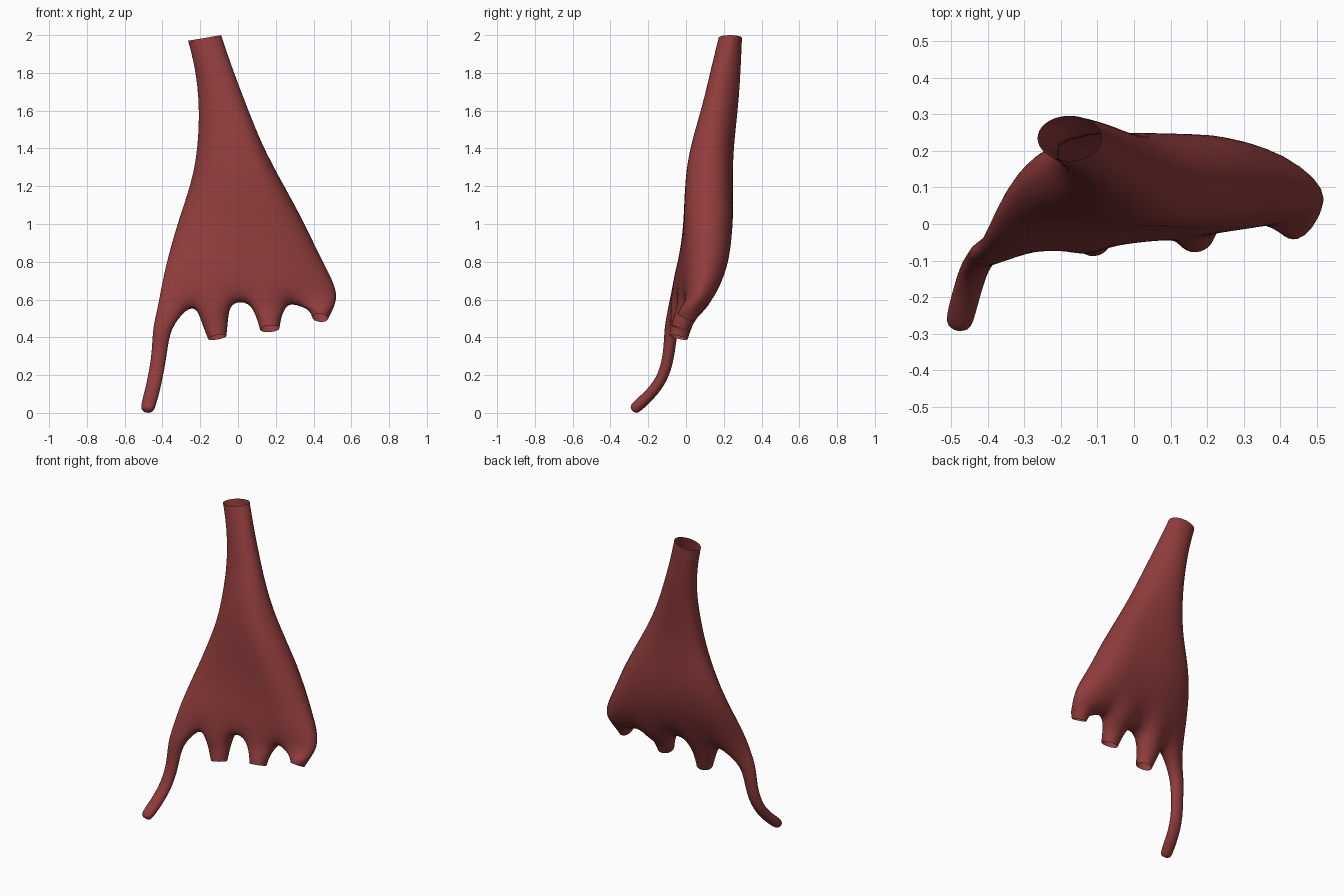
import bpy, bmesh, math
from mathutils import Vector

if "Cube" in bpy.data.objects:
    bpy.data.objects.remove(bpy.data.objects["Cube"])

N = 12  # columns across the muscle sheet, shared by front and back

# Belly sections: z left, z right, x left, x right, y left, y right, y front, y back
SECTIONS = [
    (1.97, 2.00, -0.265, -0.088, 0.235, 0.235, 0.172, 0.297),
    (1.82, 1.84, -0.225, -0.035, 0.225, 0.195, 0.135, 0.29),
    (1.62, 1.63, -0.205, 0.045, 0.205, 0.155, 0.09, 0.275),
    (1.42, 1.42, -0.215, 0.13, 0.18, 0.13, 0.028, 0.25),
    (1.24, 1.24, -0.245, 0.23, 0.155, 0.125, -0.003, 0.245),
    (1.02, 1.02, -0.328, 0.36, 0.12, 0.12, -0.012, 0.255),
    (0.83, 0.83, -0.388, 0.455, 0.04, 0.105, -0.03, 0.22),
    (0.70, 0.70, -0.425, 0.535, -0.03, 0.085, -0.05, 0.17),
    (0.57, 0.60, -0.452, 0.56, -0.08, 0.07, -0.068, 0.11),
]
# Columns along the lower border: x and z, dipping at each tendon
LOW_X = [-0.452, -0.37, -0.27, -0.22, -0.12, -0.04, 0.06, 0.155, 0.26, 0.30, 0.46, 0.56]
LOW_Z = [0.56, 0.54, 0.55, 0.55, 0.53, 0.585, 0.585, 0.54, 0.57, 0.57, 0.60, 0.62]
WEBS = (2, 5, 8)

# Tendons: first column, last column, ring angles, path rings (x, y, z, rx, ry)
SIX = (210, 270, 330, 30, 90, 150)
TENDONS = [
    (0, 2, (180, 252, 324, 36, 108),
     [(-0.405, -0.08, 0.45, 0.055, 0.042), (-0.415, -0.088, 0.32, 0.047, 0.036),
      (-0.435, -0.115, 0.20, 0.046, 0.036), (-0.455, -0.175, 0.11, 0.046, 0.036),
      (-0.476, -0.258, 0.035, 0.046, 0.038), (-0.482, -0.285, 0.010, 0.036, 0.03)]),
    (3, 5, SIX, [(-0.125, -0.018, 0.49, 0.078, 0.066), (-0.11, -0.04, 0.40, 0.054, 0.054)]),
    (6, 8, SIX, [(0.163, -0.006, 0.51, 0.072, 0.066), (0.168, -0.03, 0.445, 0.056, 0.055)]),
    (9, 11, (216, 288, 0, 72, 144),
     [(0.440, 0.025, 0.550, 0.075, 0.075), (0.435, 0.002, 0.503, 0.050, 0.058)]),
]


def section(bm, index):
    """One belly row: front columns, plus back columns sharing both end points."""
    zl, zr, xl, xr, yl, yr, yf, yb = SECTIONS[index]
    last = index == len(SECTIONS) - 1
    flat = min(1, max(0, (index - 2) / 5))
    front, back = [], []
    for i in range(N):
        a = math.pi * i / (N - 1)
        s_round = (1 - math.cos(a)) / 2
        s_low = (LOW_X[i] - LOW_X[0]) / (LOW_X[-1] - LOW_X[0])
        s = s_round * (1 - flat) + s_low * flat
        power = 2 + (4 * flat if s > 0.5 else 0.5 * flat)   # blunter right border
        bulge = math.sqrt(max(0, 1 - abs(2 * s - 1) ** power))
        chord = yl + (yr - yl) * s
        mid = (yl + yr) / 2
        x = xl + (xr - xl) * s
        z = LOW_Z[i] if last else zl + (zr - zl) * s
        f, b = chord + (yf - mid) * bulge, chord + (yb - mid) * bulge
        if last and i in (2, 3, 5, 6, 8, 9):      # pinch the webs
            f, b = f * 0.85 + b * 0.15, b * 0.85 + f * 0.15
        front.append(bm.verts.new((x, f, z)))
        back.append(front[i] if i in (0, N - 1) else bm.verts.new((x, b, z)))
    return front, back


def bridge(bm, upper, lower):
    n = len(upper)
    for i in range(n):
        j = (i + 1) % n
        bm.faces.new((upper[i], lower[i], lower[j], upper[j]))


def loop(front, back, a, b):
    """Closed loop around columns a to b."""
    ring = front[a:b + 1] + back[a:b + 1][::-1]
    return list(dict.fromkeys(ring))


def tendon(bm, root, angles, path):
    ring = root
    prev = None
    for x, y, z, rx, ry in path:
        centre = Vector((x, y, z))
        # The first ring lies level so it cannot cut into the belly border
        d = (centre - prev).normalized() if prev else Vector((0, 0, -1))
        u = Vector((1, 0, 0))
        u = (u - d * u.dot(d)).normalized()
        v = u.cross(d)
        new = [bm.verts.new(centre + u * rx * 1.1 * math.cos(math.radians(t))
                            + v * ry * 1.1 * math.sin(math.radians(t))) for t in angles]
        bridge(bm, ring, new)
        ring, prev = new, centre
    return ring


bm = bmesh.new()

# Belly
rows = [section(bm, i) for i in range(len(SECTIONS))]
for (f0, b0), (f1, b1) in zip(rows, rows[1:]):
    bridge(bm, loop(f0, b0, 0, N - 1), loop(f1, b1, 0, N - 1))

# Webs between tendons
front, back = rows[-1]
for c in WEBS:
    bm.faces.new((front[c], back[c], back[c + 1], front[c + 1]))

# Tendons, only the long one has a closed tip
for k, (a, b, angles, path) in enumerate(TENDONS):
    end = tendon(bm, loop(front, back, a, b), angles, path)
    if k == 0:
        bm.faces.new(end)

bmesh.ops.recalc_face_normals(bm, faces=bm.faces)
mesh = bpy.data.meshes.new("forearm_muscle")
bm.to_mesh(mesh)
bm.free()
mesh.shade_smooth()

muscle = bpy.data.objects.new("forearm_muscle", mesh)
bpy.context.collection.objects.link(muscle)
mod = muscle.modifiers.new("smooth", 'SUBSURF')
mod.levels = mod.render_levels = 2

mat = bpy.data.materials.new("muscle_red")
mat.diffuse_color = (0.28, 0.045, 0.045, 1)
mat.use_nodes = True
mat.node_tree.nodes["Principled BSDF"].inputs["Base Color"].default_value = mat.diffuse_color
mesh.materials.append(mat)
